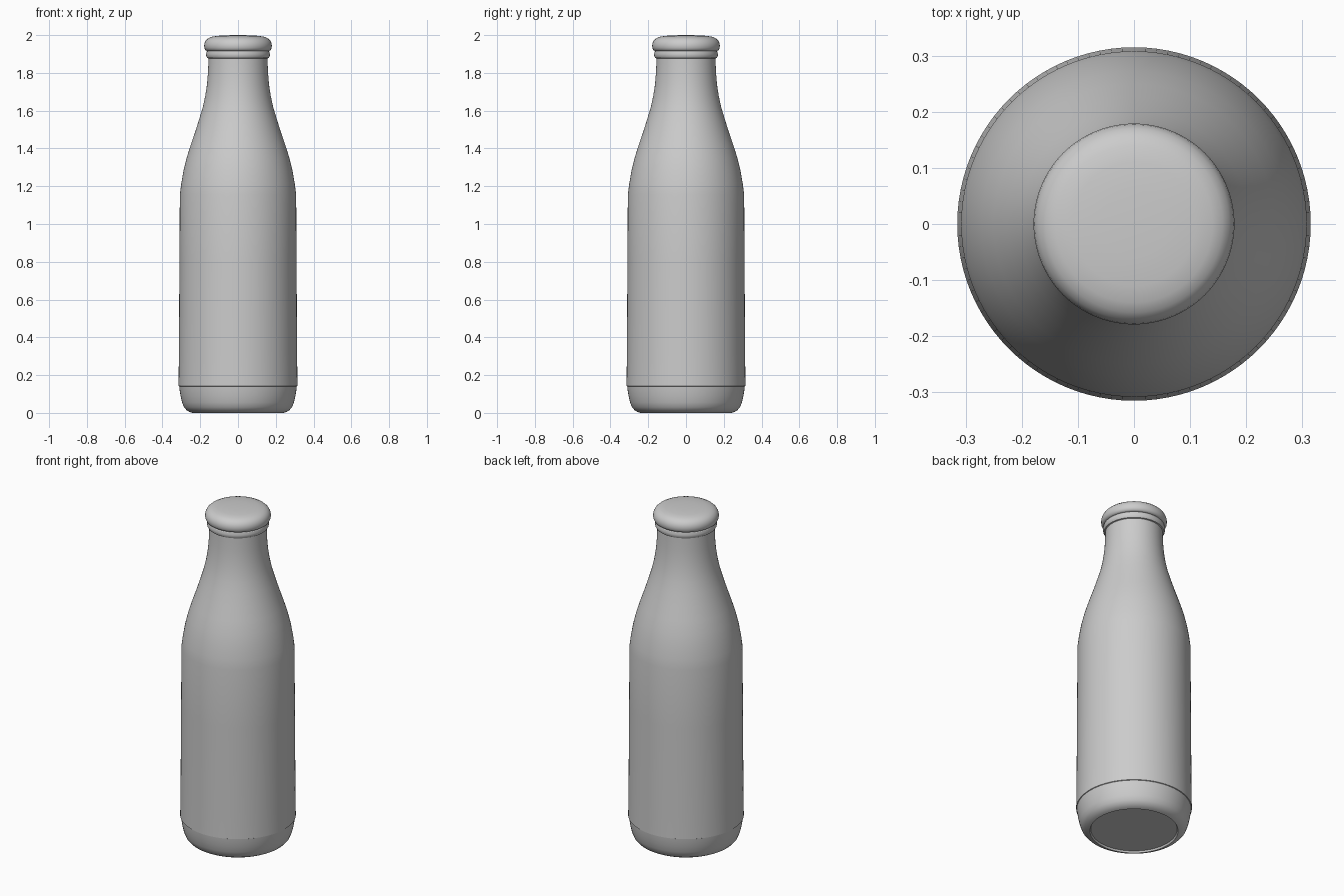
import bpy, bmesh, math

if "Cube" in bpy.data.objects:
    bpy.data.objects.remove(bpy.data.objects["Cube"])

SEGMENTS = 96

grey = bpy.data.materials.new("light_grey")
grey.diffuse_color = (0.6, 0.6, 0.6, 1)
grey.use_nodes = True
grey.node_tree.nodes["Principled BSDF"].inputs["Base Color"].default_value = grey.diffuse_color


def lathe(name, profile, angle=30):
    """Spin a (radius, height) profile round z; zero radius closes the end."""
    bm = bmesh.new()
    rings = []
    for r, z in profile:
        if r == 0:
            rings.append([bm.verts.new((0, 0, z))] * SEGMENTS)
        else:
            rings.append([bm.verts.new((r * math.cos(2 * math.pi * i / SEGMENTS),
                                        r * math.sin(2 * math.pi * i / SEGMENTS), z))
                          for i in range(SEGMENTS)])
    for a, b in zip(rings, rings[1:]):
        for i in range(SEGMENTS):
            j = (i + 1) % SEGMENTS
            bm.faces.new(list(dict.fromkeys((a[i], a[j], b[j], b[i]))))
    bmesh.ops.recalc_face_normals(bm, faces=bm.faces)
    mesh = bpy.data.meshes.new(name)
    bm.to_mesh(mesh)
    bm.free()
    mesh.materials.append(grey)
    obj = bpy.data.objects.new(name, mesh)
    bpy.context.collection.objects.link(obj)
    bpy.ops.object.select_all(action='DESELECT')
    obj.select_set(True)
    bpy.context.view_layer.objects.active = obj
    bpy.ops.object.shade_smooth_by_angle(angle=math.radians(angle))
    return obj


# Bottle: rounded base, straight body, sloping shoulder, neck and lip ring
lathe("bottle", [
    (0, 0.01), (0.235, 0.01), (0.24, 0.0), (0.255, 0.004), (0.272, 0.014),
    (0.286, 0.03), (0.296, 0.055), (0.304, 0.09), (0.309, 0.12), (0.311, 0.14),
    (0.315, 0.142), (0.313, 0.3), (0.31, 0.8), (0.308, 1.155),
    (0.301, 1.21), (0.289, 1.28), (0.272, 1.35), (0.25, 1.42), (0.226, 1.49),
    (0.204, 1.56), (0.186, 1.62), (0.173, 1.68), (0.164, 1.74), (0.159, 1.80),
    (0.157, 1.85), (0.156, 1.877),
    (0.163, 1.879), (0.168, 1.888), (0.169, 1.9), (0.166, 1.912),
    (0.16, 1.918), (0.15, 1.925), (0, 1.925)])

# Cap: wide rounded lid
lathe("cap", [
    (0, 1.916), (0.165, 1.916), (0.173, 1.921), (0.178, 1.932), (0.179, 1.945),
    (0.177, 1.958), (0.17, 1.972), (0.158, 1.983), (0.14, 1.991),
    (0.11, 1.996), (0.06, 1.999), (0, 2.0)], 45)
